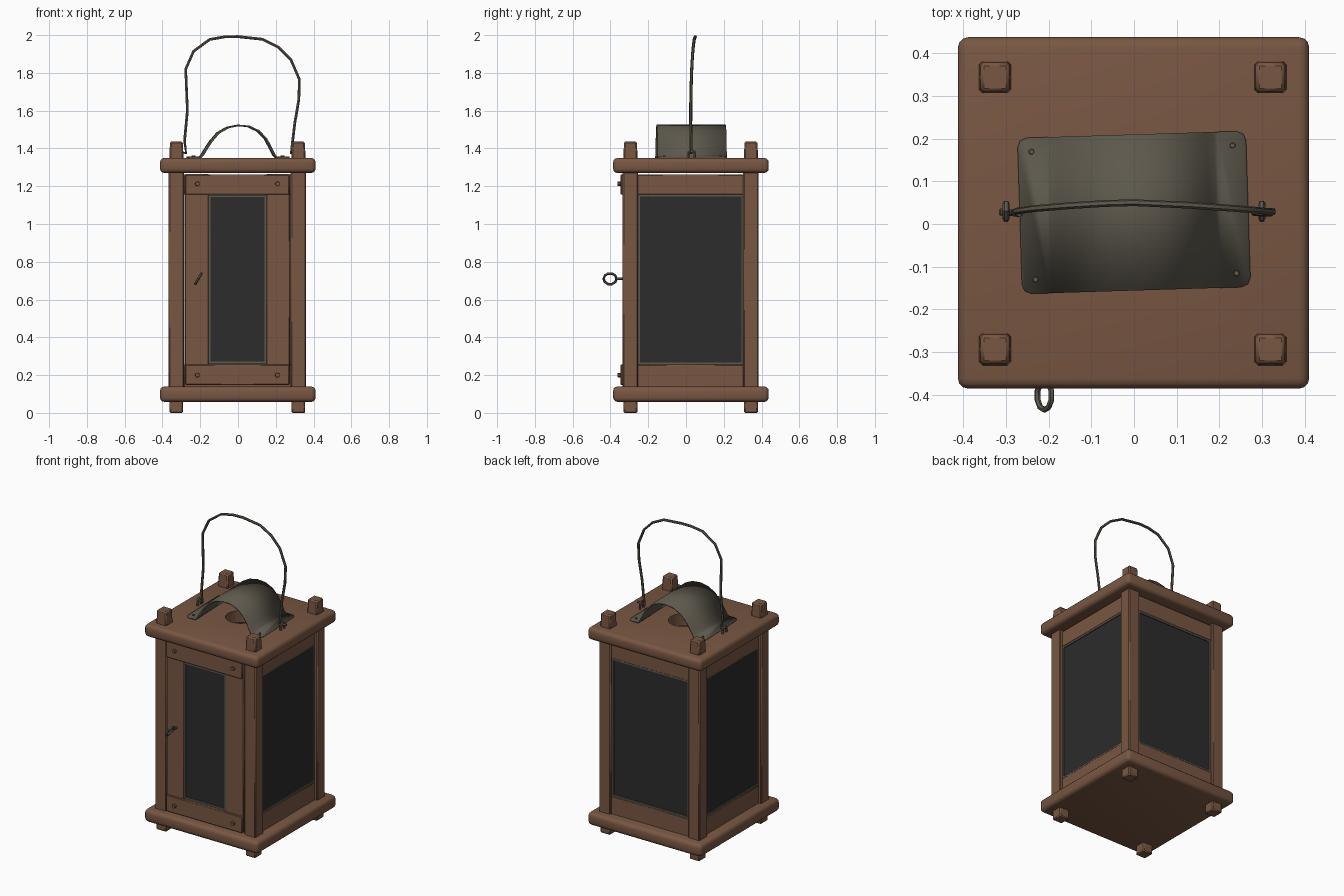
import bpy, bmesh, math
from mathutils import Matrix, Vector

if "Cube" in bpy.data.objects:
    bpy.data.objects.remove(bpy.data.objects["Cube"])

CX, CY = -0.003, 0.025          # axis of the lantern body


def material(name, rgb):
    m = bpy.data.materials.new(name)
    m.diffuse_color = (*rgb, 1)
    m.use_nodes = True
    m.node_tree.nodes["Principled BSDF"].inputs["Base Color"].default_value = m.diffuse_color
    return m


WOOD = material("brown wood", (0.19, 0.095, 0.055))
METAL = material("grey iron", (0.11, 0.098, 0.073))
GLASS = material("dark glass", (0.025, 0.025, 0.026))


def smooth(ob):
    bpy.ops.object.select_all(action='DESELECT')
    ob.select_set(True)
    bpy.context.view_layer.objects.active = ob
    bpy.ops.object.shade_smooth_by_angle(angle=math.radians(40))


def from_bmesh(name, bm, mat):
    me = bpy.data.meshes.new(name)
    bm.normal_update()
    bm.to_mesh(me)
    bm.free()
    me.materials.append(mat)
    ob = bpy.data.objects.new(name, me)
    bpy.context.collection.objects.link(ob)
    return ob


def box(name, lo, hi, mat, bevel=0.0, seg=1, xf=None, taper=1.0):
    """Box between two corners, optional edge bevel, top taper and transform."""
    lo, hi = Vector(lo), Vector(hi)
    bm = bmesh.new()
    bmesh.ops.create_cube(bm, size=1)
    for v in bm.verts:
        if v.co.z > 0:
            v.co.x *= taper
            v.co.y *= taper
        v.co = Vector([(lo[i] + hi[i]) / 2 + v.co[i] * (hi[i] - lo[i]) for i in range(3)])
    if bevel:
        bmesh.ops.bevel(bm, geom=bm.edges[:], offset=bevel, segments=seg, profile=0.5,
                        affect='EDGES', clamp_overlap=True)
    if xf:
        bm.transform(xf)
    ob = from_bmesh(name, bm, mat)
    smooth(ob)
    return ob


def stud(name, loc, radius, depth, mat, axis='Z', sides=10):
    bm = bmesh.new()
    bmesh.ops.create_cone(bm, cap_ends=True, segments=sides, radius1=radius,
                          radius2=radius * 0.85, depth=depth)
    if axis == 'Y':
        bm.transform(Matrix.Rotation(math.pi / 2, 4, 'X'))
    bm.transform(Matrix.Translation(loc))
    return from_bmesh(name, bm, mat)


def wire(name, pts, radius, cyclic=False):
    cu = bpy.data.curves.new(name, 'CURVE')
    cu.dimensions = '3D'
    cu.bevel_depth = radius
    cu.bevel_resolution = 1
    cu.use_fill_caps = True
    sp = cu.splines.new('POLY')
    sp.points.add(len(pts) - 1)
    for p, co in zip(sp.points, pts):
        p.co = (*co, 1)
    sp.use_cyclic_u = cyclic
    cu.materials.append(METAL)
    ob = bpy.data.objects.new(name, cu)
    bpy.context.collection.objects.link(ob)
    bpy.ops.object.select_all(action='DESELECT')
    ob.select_set(True)
    bpy.context.view_layer.objects.active = ob
    bpy.ops.object.convert(target='MESH')
    smooth(bpy.context.view_layer.objects.active)


# Base and roof boards with rounded edges
box("base_board", (-0.413, -0.386, 0.058), (0.411, 0.438, 0.14), WOOD, 0.024, 3)
roof = box("roof_board", (-0.413, -0.386, 1.27), (0.411, 0.438, 1.35), WOOD, 0.024, 3)

# Smoke hole through the roof board
cutter = stud("hole_cutter", (0, 0.027, 1.31), 0.10, 0.3, WOOD, sides=20)
cutter.hide_render = True
mod = roof.modifiers.new("smoke_hole", 'BOOLEAN')
mod.operation, mod.solver, mod.object = 'DIFFERENCE', 'EXACT', cutter
bpy.ops.object.select_all(action='DESELECT')
roof.select_set(True)
bpy.context.view_layer.objects.active = roof
bpy.ops.object.modifier_apply(modifier=mod.name)
bpy.data.objects.remove(cutter)
smooth(roof)

# Corner posts, with pegs through the roof and feet under the base
for sx, side in ((-1, "left"), (1, "right")):
    for sy, end in ((-1, "front"), (1, "back")):
        x, y = CX + sx * 0.323, CY + sy * 0.319
        tag = f"{end}_{side}"
        box(f"post_{tag}", (x - 0.041, y - 0.041, 0.13), (x + 0.041, y + 0.041, 1.28), WOOD, 0.006)
        box(f"peg_{tag}", (x - 0.038, y - 0.038, 1.33), (x + 0.038, y + 0.038, 1.437), WOOD, 0.008, taper=0.9)
        box(f"foot_{tag}", (x - 0.036, y - 0.036, 0.0), (x + 0.036, y + 0.036, 0.07), WOOD, 0.006)


def pane(name, half, z0, z1, y, xf):
    """Glass plate at depth y with a thin iron strip round it."""
    t = 0.012
    box(f"{name}_glass", (-half, y, z0), (half, y + 0.012, z1), GLASS, xf=xf)
    for s, n in ((-1, "left"), (1, "right")):
        a, b = sorted((s * half, s * (half + t)))
        box(f"{name}_strip_{n}", (a, y - 0.006, z0 - t), (b, y + 0.016, z1 + t), METAL, xf=xf)
    box(f"{name}_strip_bottom", (-half, y - 0.006, z0 - t), (half, y + 0.016, z0), METAL, xf=xf)
    box(f"{name}_strip_top", (-half, y - 0.006, z1), (half, y + 0.016, z1 + t), METAL, xf=xf)


# Right, back and left windows: two rails and a wide pane
for name, quarter in (("right", 1), ("back", 2), ("left", 3)):
    xf = Matrix.Translation((CX, CY, 0)) @ Matrix.Rotation(quarter * math.pi / 2, 4, 'Z')
    box(f"{name}_rail_bottom", (-0.285, -0.346, 0.135), (0.285, -0.305, 0.256), WOOD, 0.004, xf=xf)
    box(f"{name}_rail_top", (-0.285, -0.346, 1.155), (0.285, -0.305, 1.262), WOOD, 0.004, xf=xf)
    pane(name, 0.268, 0.267, 1.146, -0.338, xf)

# Front door: stiles, rails, pegs and narrow pane
door = Matrix.Translation((CX, 0, 0))
for s, n in ((-1, "left"), (1, "right")):
    a, b = sorted((s * 0.152, s * 0.278))
    box(f"door_stile_{n}", (a, -0.337, 0.15), (b, -0.295, 1.265), WOOD, 0.004, xf=door)
    for z in (0.2, 1.213):
        stud("door_peg", (CX + s * 0.212, -0.352, z), 0.013, 0.02, WOOD, 'Y')
for n, z0, z1 in (("bottom", 0.148, 0.256), ("top", 1.155, 1.262)):
    box(f"door_rail_{n}", (-0.275, -0.346, z0), (0.275, -0.3, z1), WOOD, 0.004, xf=door)
pane("door", 0.142, 0.272, 1.142, -0.33, door)

# Door pull ring on a short stub
up = Vector((0.5, 0, 0.86))
ring = [Vector((-0.21, -0.402, 0.71)) + 0.034 * (math.cos(a) * Vector((0, 1, 0)) + math.sin(a) * up)
        for a in [i * math.tau / 10 for i in range(10)]]
wire("door_ring", ring, 0.007, True)
wire("door_ring_stub", [(-0.21, -0.33, 0.71), (-0.21, -0.372, 0.71)], 0.008)

# Arched iron smoke hood with flat flanges
arch = [(-0.19, 1.365), (-0.172, 1.395), (-0.145, 1.437), (-0.105, 1.483), (-0.055, 1.511), (0.0, 1.522),
        (0.055, 1.517), (0.105, 1.493), (0.145, 1.452), (0.172, 1.402), (0.19, 1.365)]
profile = [(-0.268, 1.352), (-0.2, 1.354)] + arch + [(0.2, 1.354), (0.268, 1.352)]
tilt = Matrix.Translation((0, 0.027, 0)) @ Matrix.Rotation(math.radians(1.8), 4, 'Z')
bm = bmesh.new()
rows = [[bm.verts.new((x, y, z)) for x, z in profile] for y in (-0.183, 0.183)]
for i in range(len(profile) - 1):
    bm.faces.new((rows[0][i], rows[0][i + 1], rows[1][i + 1], rows[1][i]))
corners = [r[k] for r in rows for k in (0, -1)]
bmesh.ops.bevel(bm, geom=corners, offset=0.022, segments=2, profile=0.5, affect='VERTICES')
bm.transform(tilt)
hood = from_bmesh("smoke_hood", bm, METAL)
solid = hood.modifiers.new("sheet", 'SOLIDIFY')
solid.thickness, solid.offset = 0.008, 0
smooth(hood)
for sx in (-1, 1):
    for sy in (-1, 1):
        stud("hood_rivet", tilt @ Vector((sx * 0.236, sy * 0.15, 1.358)), 0.007, 0.01, METAL)

# Bent wire handle and the staples that hold it
bail = [(-0.315, 0.028, 1.385), (-0.275, 0.026, 1.375), (-0.283, 0.026, 1.44), (-0.268, 0.024, 1.6),
        (-0.277, 0.03, 1.82), (-0.235, 0.036, 1.915), (-0.15, 0.043, 1.977), (-0.07, 0.048, 1.991),
        (0.0, 0.05, 1.992), (0.13, 0.044, 1.978), (0.215, 0.038, 1.935), (0.28, 0.033, 1.87),
        (0.325, 0.028, 1.765), (0.322, 0.026, 1.66), (0.3, 0.025, 1.53), (0.287, 0.027, 1.42),
        (0.28, 0.027, 1.375), (0.33, 0.03, 1.385)]
wire("wire_handle", bail, 0.008)
for x in (-0.3, 0.3):
    wire("handle_staple", [(x, 0.012, 1.34), (x, 0.014, 1.38), (x, 0.03, 1.395),
                           (x, 0.046, 1.38), (x, 0.048, 1.34)], 0.008)
